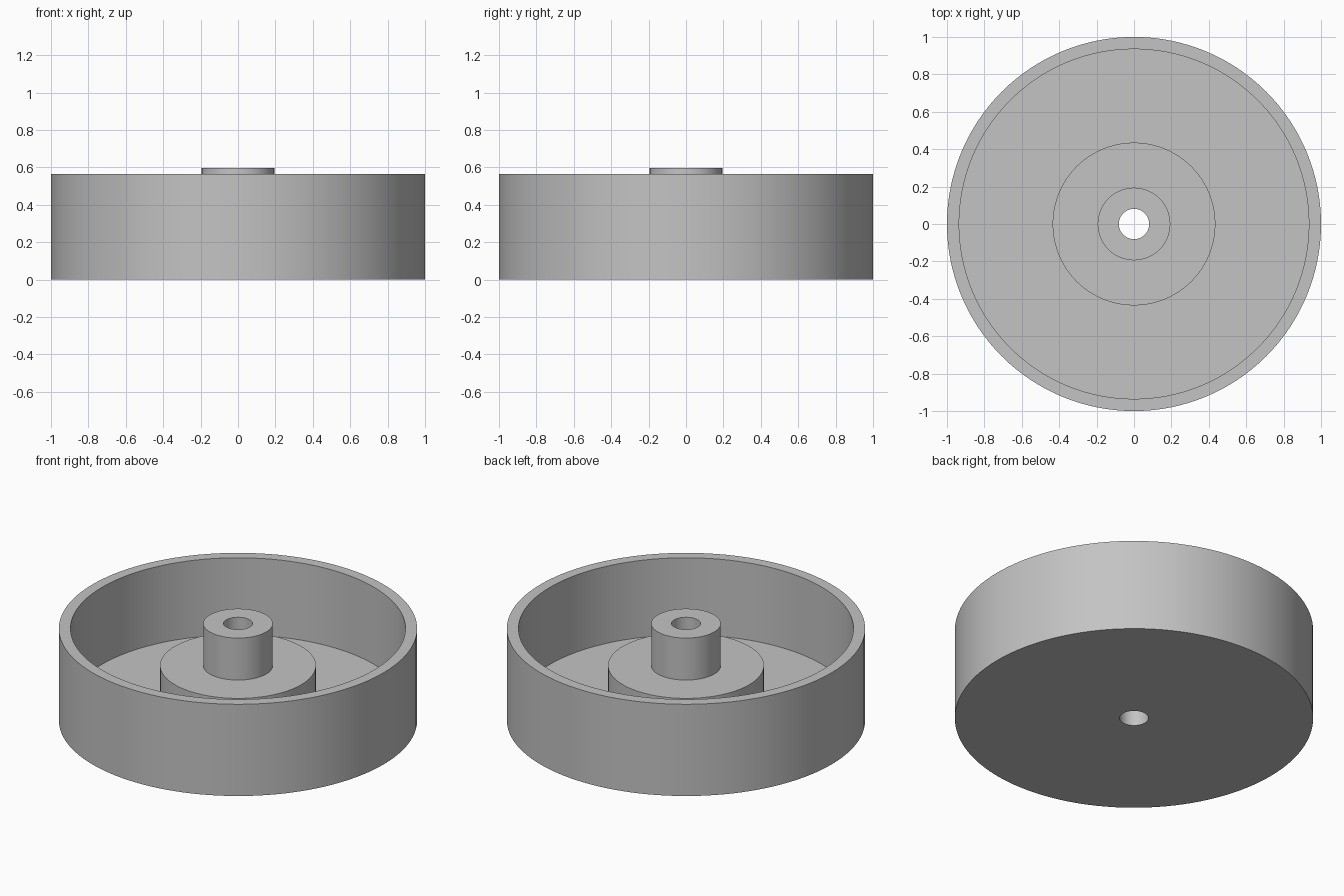
import bpy
import bmesh
from math import tau, radians
from mathutils import Vector

cube = bpy.data.objects.get("Cube")
if cube:
    bpy.data.objects.remove(cube, do_unlink=True)

SEGMENTS = 128

# Radii, from the axle hole outwards
HOLE, HUB, STEP, INNER, OUTER = 0.081, 0.194, 0.435, 0.935, 1.0
# Heights, from the floor of the cup upwards
FLOOR_Z, STEP_Z, RIM_Z, HUB_Z = 0.09, 0.338, 0.565, 0.597

# Plain grey material
grey = bpy.data.materials.new("plain grey")
grey.use_nodes = True
colour = (0.55, 0.55, 0.55, 1)
grey.diffuse_color = colour
grey.node_tree.nodes["Principled BSDF"].inputs["Base Color"].default_value = colour


def revolve(name, profile):
    """Turn a closed (radius, height) outline around the z axis."""
    bm = bmesh.new()
    verts = [bm.verts.new((r, 0, z)) for r, z in profile]
    edges = [bm.edges.new((a, b)) for a, b in zip(verts, verts[1:] + verts[:1])]
    bmesh.ops.spin(bm, geom=verts + edges, cent=Vector(), axis=(0, 0, 1),
                   angle=tau, steps=SEGMENTS, use_merge=True)
    bmesh.ops.remove_doubles(bm, verts=bm.verts, dist=1e-5)
    bmesh.ops.recalc_face_normals(bm, faces=bm.faces)
    mesh = bpy.data.meshes.new(name)
    bm.to_mesh(mesh)
    bm.free()
    mesh.materials.append(grey)
    obj = bpy.data.objects.new(name, mesh)
    bpy.context.collection.objects.link(obj)
    bpy.ops.object.select_all(action="DESELECT")
    obj.select_set(True)
    bpy.context.view_layer.objects.active = obj
    bpy.ops.object.shade_smooth_by_angle(angle=radians(30))
    return obj


# One-piece wheel: bored hub, raised step, cup floor and rim wall
revolve("wheel_body", [
    (HOLE, 0), (OUTER, 0),
    (OUTER, RIM_Z), (INNER, RIM_Z),
    (INNER, FLOOR_Z), (STEP, FLOOR_Z),
    (STEP, STEP_Z), (HUB, STEP_Z),
    (HUB, HUB_Z), (HOLE, HUB_Z),
])
